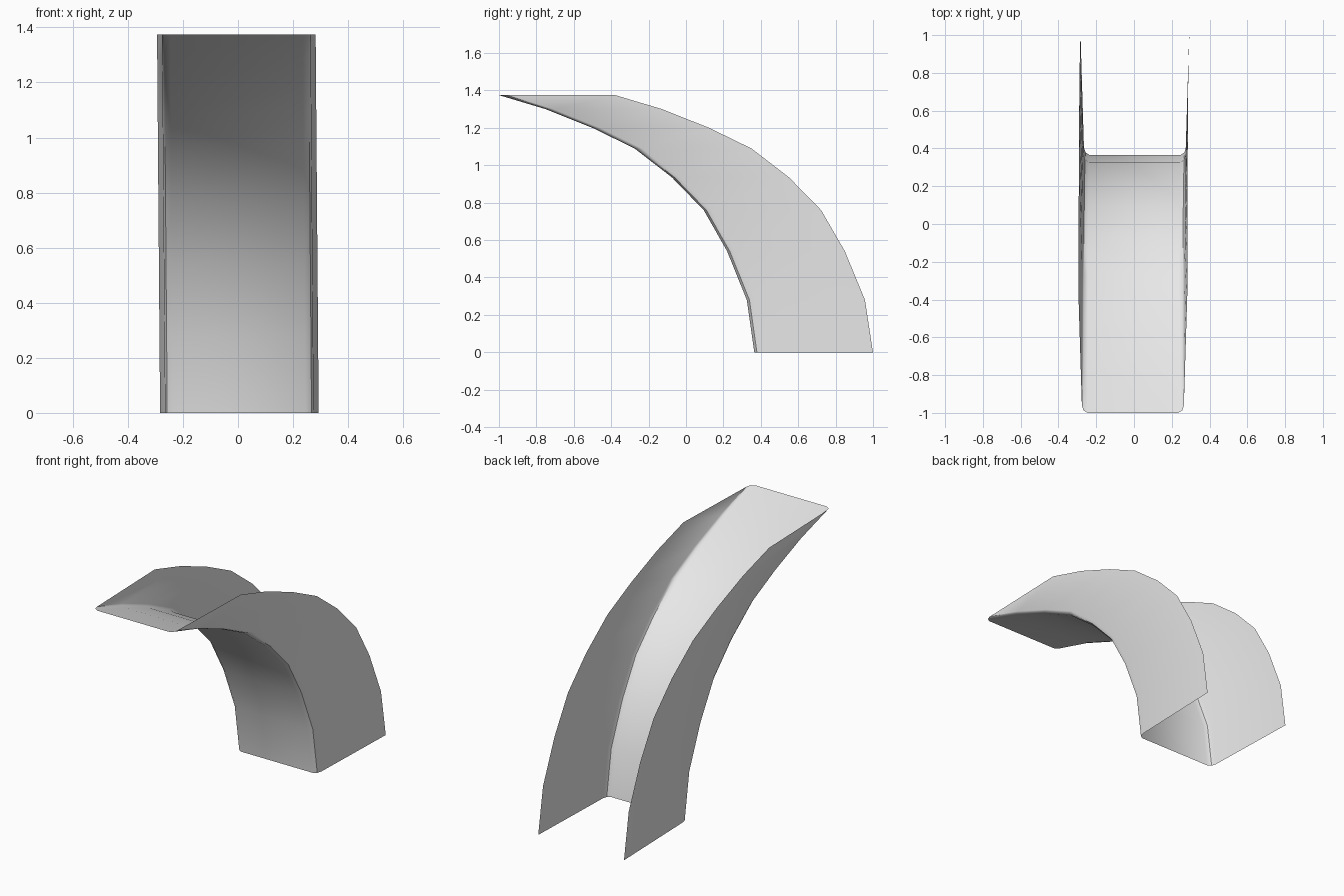
import bpy
import bmesh
import math

if "Cube" in bpy.data.objects:
    bpy.data.objects.remove(bpy.data.objects["Cube"], do_unlink=True)

# Light grey sheet material
grey = bpy.data.materials.new("light grey")
grey.use_nodes = True
colour = (0.8, 0.8, 0.8, 1)
grey.diffuse_color = colour
grey.node_tree.nodes["Principled BSDF"].inputs["Base Color"].default_value = colour

# Curve of the channel floor as (y, z), from foot to tip
path = [(0.365, 0), (0.325, 0.28), (0.22, 0.54), (0.095, 0.76), (-0.075, 0.935),
        (-0.275, 1.09), (-0.50, 1.20), (-0.75, 1.30), (-1.0, 1.375)]

# Half of the U section as (x, depth behind the floor), floor edge to wall rim
half = [(0.24, 0), (0.262, 0.014), (0.27, 0.04), (0.288, 0.625)]
section = [(-x, d) for x, d in reversed(half)] + half

# Sweep the section along the curve, with a slight sideways lean
bm = bmesh.new()
rows = []
for y, z in path:
    t = z / path[-1][1]
    lean = 0.005 - 0.011 * t
    rows.append([bm.verts.new((x + lean, y + d * (1.015 - 0.02 * t), z))
                 for x, d in section])
for low, high in zip(rows, rows[1:]):
    for i in range(len(section) - 1):
        bm.faces.new((low[i], low[i + 1], high[i + 1], high[i]))

mesh = bpy.data.meshes.new("curved_channel")
bm.to_mesh(mesh)
bm.free()
mesh.materials.append(grey)
channel = bpy.data.objects.new("curved_channel", mesh)
bpy.context.collection.objects.link(channel)

# Smooth along the curve and around the rounded corners
bpy.ops.object.select_all(action="DESELECT")
channel.select_set(True)
bpy.context.view_layer.objects.active = channel
bpy.ops.object.shade_smooth_by_angle(angle=math.radians(40))
